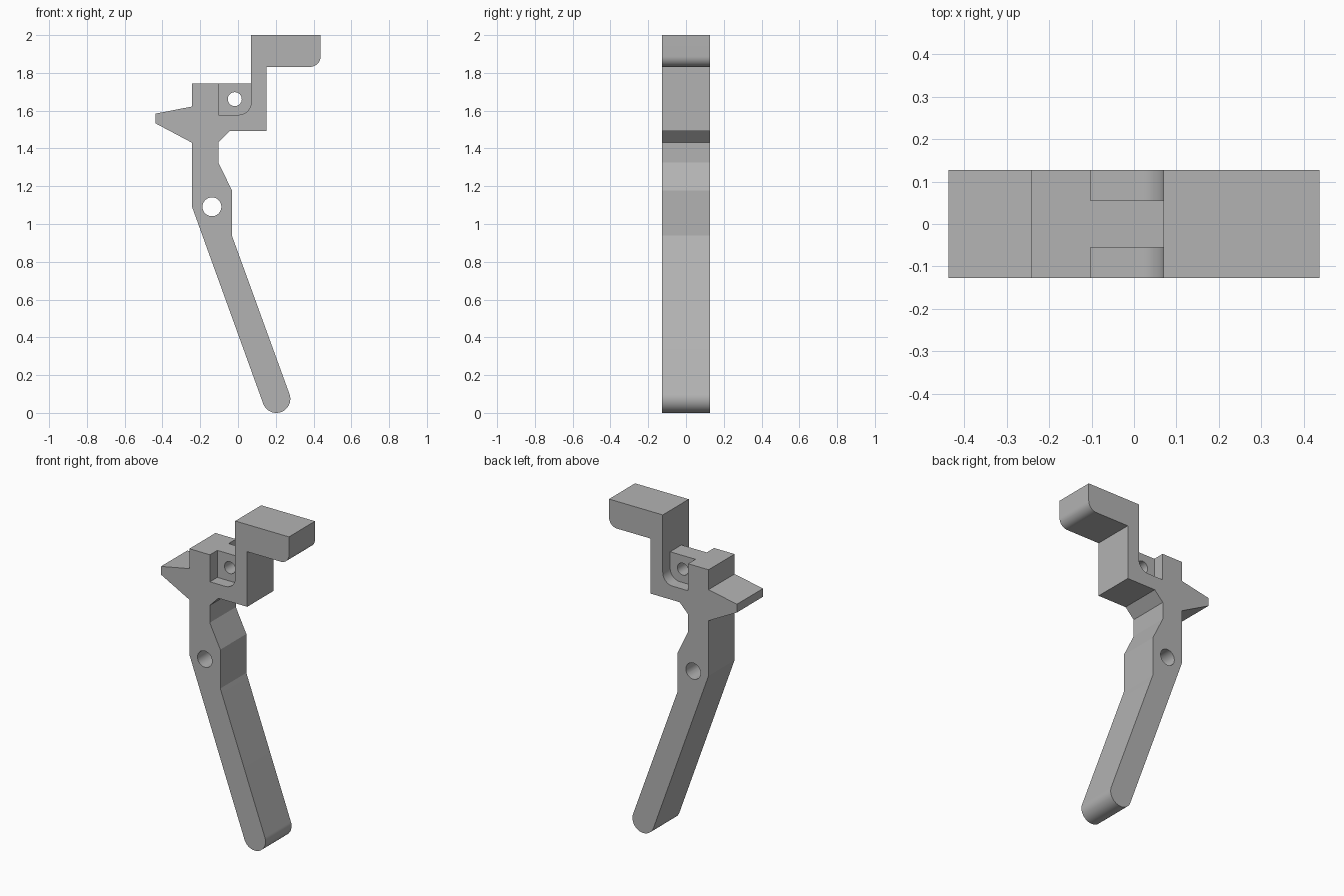
import bpy, bmesh
from math import cos, sin, radians

HALF = 0.127   # half thickness of the whole lever
WEB = 0.055    # half thickness of the web between the two pockets

cube = bpy.data.objects.get("Cube")
if cube:
    bpy.data.objects.remove(cube, do_unlink=True)

metal = bpy.data.materials.new("plain grey")
metal.use_nodes = True
GREY = (0.45, 0.45, 0.45, 1)
metal.diffuse_color = GREY
metal.node_tree.nodes["Principled BSDF"].inputs["Base Color"].default_value = GREY


def arc(cx, cz, r, start, end, steps):
    """Points on an arc in the xz plane, angles in degrees."""
    angles = [radians(start + (end - start) * i / steps) for i in range(steps + 1)]
    return [(cx + r * cos(a), cz + r * sin(a)) for a in angles]


def extrude_profile(name, points, y0, y1):
    """Solid made by sweeping an xz outline from y0 to y1."""
    bm = bmesh.new()
    face = bm.faces.new([bm.verts.new((x, y0, z)) for x, z in points])
    swept = bmesh.ops.extrude_face_region(bm, geom=[face])["geom"]
    verts = [v for v in swept if isinstance(v, bmesh.types.BMVert)]
    bmesh.ops.translate(bm, verts=verts, vec=(0, y1 - y0, 0))
    bmesh.ops.recalc_face_normals(bm, faces=bm.faces)
    mesh = bpy.data.meshes.new(name)
    bm.to_mesh(mesh)
    bm.free()
    mesh.materials.append(metal)
    obj = bpy.data.objects.new(name, mesh)
    bpy.context.collection.objects.link(obj)
    return obj


# Lever outline, clockwise from the top left shoulder
outline = [(-0.243, 1.745), (0.07, 1.745), (0.07, 2.0), (0.437, 2.0)]
outline += arc(0.382, 1.887, 0.055, 0, -90, 12)            # rounded hook corner
outline += [(0.152, 1.832), (0.152, 1.492), (-0.045, 1.492), (-0.104, 1.432),
            (-0.104, 1.325), (-0.032, 1.178), (-0.032, 0.938)]
outline += arc(0.203, 0.074, 0.074, 20, -160, 32)          # rounded lower end
outline += [(-0.243, 1.09), (-0.243, 1.43), (-0.437, 1.533),
            (-0.437, 1.584), (-0.243, 1.622)]              # side spur
lever = extrude_profile("lever", outline, -HALF, HALF)

# Pocket outline with one rounded corner, open at the top
pocket = [(-0.103, 1.85), (-0.103, 1.578)]
pocket += arc(0.003, 1.645, 0.067, -90, 0, 12)
pocket += [(0.07, 1.85)]

cutters = [
    extrude_profile("front_pocket_cutter", pocket, -0.3, -WEB),
    extrude_profile("back_pocket_cutter", pocket, WEB, 0.3),
    extrude_profile("pivot_hole_cutter", arc(-0.138, 1.091, 0.05, 0, 348.75, 31), -0.3, 0.3),
    extrude_profile("pin_hole_cutter", arc(-0.017, 1.661, 0.037, 0, 348.75, 31), -0.3, 0.3),
]
for cutter in cutters:
    cutter.hide_render = True
    cutter.hide_set(True)
    cut = lever.modifiers.new(cutter.name, "BOOLEAN")
    cut.operation = "DIFFERENCE"
    cut.solver = "EXACT"
    cut.object = cutter

# Bake the cuts, then drop the helpers
bpy.context.view_layer.update()
graph = bpy.context.evaluated_depsgraph_get()
result = bpy.data.meshes.new_from_object(lever.evaluated_get(graph))
lever.modifiers.clear()
lever.data = result
for cutter in cutters:
    bpy.data.objects.remove(cutter, do_unlink=True)

# Smooth the rounded faces, keep the edges sharp
bpy.ops.object.select_all(action="DESELECT")
lever.select_set(True)
bpy.context.view_layer.objects.active = lever
bpy.ops.object.shade_smooth_by_angle(angle=radians(18))
